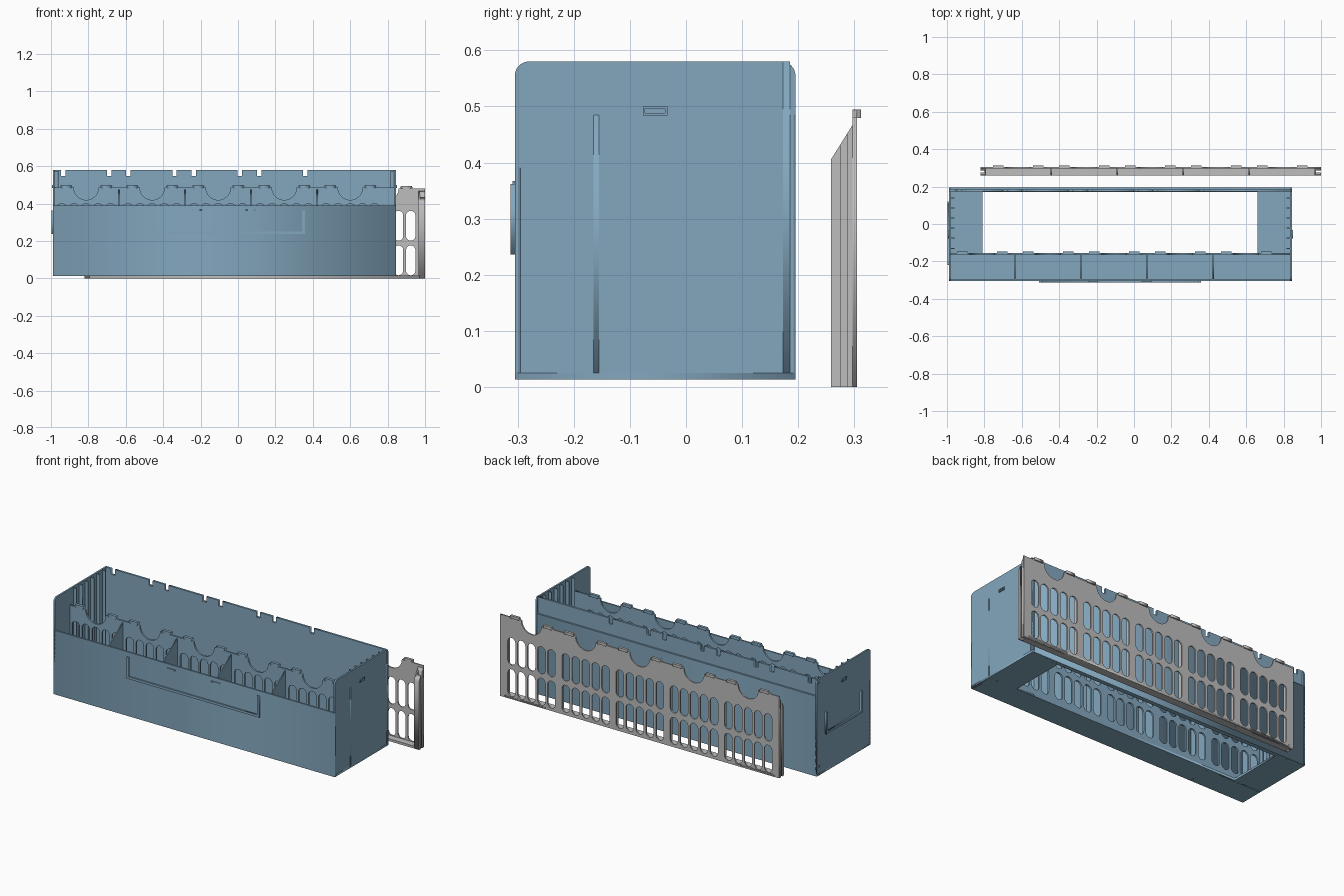
import bpy
from math import pi, cos, sin
from mathutils import Matrix

cube = bpy.data.objects.get("Cube")
if cube:
    bpy.data.objects.remove(cube)


def material(name, rgb):
    m = bpy.data.materials.new(name)
    m.use_nodes = True
    m.diffuse_color = (*rgb, 1)
    m.node_tree.nodes["Principled BSDF"].inputs["Base Color"].default_value = (*rgb, 1)
    return m


BLUE = material("steel blue", (0.23, 0.39, 0.52))
GREY = material("light grey", (0.52, 0.51, 0.51))

# Sheet orientations: profile axes (u, v) and extrusion axis w
AXES = {
    "x": Matrix(((0, 0, 1, 0), (1, 0, 0, 0), (0, 1, 0, 0), (0, 0, 0, 1))),
    "y": Matrix(((1, 0, 0, 0), (0, 0, -1, 0), (0, 1, 0, 0), (0, 0, 0, 1))),
    "z": Matrix.Identity(4),
}


def sheet(name, loops, axis, lo, hi, mat):
    """Flat outline with holes, extruded from lo to hi along an axis."""
    cu = bpy.data.curves.new(name, "CURVE")
    cu.dimensions, cu.fill_mode, cu.extrude = "2D", "BOTH", (hi - lo) / 2
    for loop in loops:
        s = cu.splines.new("POLY")
        s.points.add(len(loop) - 1)
        for p, (u, v) in zip(s.points, loop):
            p.co = (u, v, 0, 1)
        s.use_cyclic_u = True
    tmp = bpy.data.objects.new(name, cu)
    bpy.context.collection.objects.link(tmp)
    dg = bpy.context.evaluated_depsgraph_get()
    me = bpy.data.meshes.new_from_object(tmp.evaluated_get(dg))
    bpy.data.objects.remove(tmp)
    me.transform(AXES[axis])
    shift = [0, 0, 0]
    shift["xyz".index(axis)] = (lo + hi) / 2
    me.transform(Matrix.Translation(shift))
    me.materials.clear()
    me.materials.append(mat)
    ob = bpy.data.objects.new(name, me)
    bpy.context.collection.objects.link(ob)
    return ob


def rect(u0, u1, v0, v1):
    return [(u0, v0), (u1, v0), (u1, v1), (u0, v1)]


def box(name, x0, x1, y0, y1, z0, z1, mat=BLUE):
    return sheet(name, [rect(x0, x1, y0, y1)], "z", z0, z1, mat)


def arc(cu, cv, r, a0, a1, n=10):
    return [(cu + r * cos(a0 + (a1 - a0) * i / n), cv + r * sin(a0 + (a1 - a0) * i / n))
            for i in range(n + 1)]


def slot(cu, v0, v1, r=0.025):
    return arc(cu, v1 - r, r, 0, pi) + arc(cu, v0 + r, r, pi, 2 * pi)


PITCH = 0.353


def slotted_wall(name, x0, x1, middle, z0, top, slot_z, y0, y1, mat):
    """Wall with finger scoops, raised tabs and two rows of round-ended slots."""
    outline, holes = [(x0, z0), (x0, top)], []
    for k in range(-2, 3):
        c = middle + k * PITCH
        for side in (-1, 1):
            t = c + side * 0.107
            tab = [(t - 0.036, top), (t - 0.028, top + 0.013), (t + 0.028, top + 0.013), (t + 0.036, top)]
            if side > 0:
                outline += arc(c, top, 0.066, pi, 2 * pi, 16)
            outline += tab
            box(name + "_tab", t - 0.028, t + 0.028, y0, y1 + 0.007, top - 0.002, top + 0.014, mat)
        for row in (0, 1):
            z = slot_z + row * 0.185
            holes += [slot(c + j * 0.065, z, z + 0.16) for j in range(-2, 3)]
    outline += [(x1, top), (x1, z0)]
    sheet(name, [outline] + holes, "y", y0, y1, mat)


# Trough shell
L, R, F, B, Z, H = -0.99, 0.845, -0.305, 0.195, 0.013, 0.58
FRONT_H = 0.39
sheet("floor", [rect(L, R, F, B), rect(-0.81, 0.66, -0.155, 0.17)], "z", Z, Z + 0.012, BLUE)
box("front_wall", L, R, F, F + 0.01, Z, FRONT_H)

r = 0.025
end = [(F, Z), (B, Z)] + arc(B - r, H - r, r, 0, pi / 2) + arc(F + r, H - r, r, pi / 2, pi)
for side, x0 in (("right", L), ("left", R - 0.01)):
    sheet(side + "_end_wall", [end], "x", x0, x0 + 0.01, BLUE)
    # Vertical ribs inside each end
    inner = (x0 + 0.01, x0 + 0.03) if side == "right" else (x0 - 0.02, x0)
    for i in range(6):
        y = -0.13 + i * 0.054
        box(side + "_end_rib", *inner, y - 0.003, y + 0.003, Z, H - 0.005)
    # Small raised catch frame
    out = (L - 0.005, L) if side == "right" else (R, R + 0.005)
    sheet(side + "_catch", [rect(-0.077, -0.033, 0.484, 0.5), rect(-0.073, -0.037, 0.488, 0.496)],
          "x", *out, BLUE)

# Back wall with paired hook notches along its top edge
top_edge = [(L, Z), (L, H)]
for k in range(4):
    for side in (-1, 1):
        n = -0.8125 + k * 0.35 + side * 0.123
        top_edge += [(n - 0.012, H), (n - 0.012, H - 0.033), (n + 0.012, H - 0.033), (n + 0.012, H)]
top_edge += [(R, H), (R, Z)]
sheet("back_wall", [top_edge], "y", 0.173, 0.185, BLUE)
box("back_wall_outer_skin", L, R, 0.185, B, Z, 0.485)

# Front compartments: slotted inner wall and sloped dividers
MID = -0.106
slotted_wall("inner_wall", L, R, MID, Z, 0.485, 0.055, -0.165, -0.155, BLUE)
divider = [(F + 0.01, Z), (-0.165, Z), (-0.165, 0.475), (F + 0.01, FRONT_H)]
for k in range(4):
    x = MID + (k - 1.5) * PITCH
    sheet("compartment_divider", [divider], "x", x - 0.003, x + 0.003, BLUE)


# Open-topped card holders on the front and on one end
def holder_loop(u0, u1, v0, v1, t=0.014):
    return [(u0, v1), (u0, v0), (u1, v0), (u1, v1), (u1 - t, v1), (u1 - t, v0 + t),
            (u0 + t, v0 + t), (u0 + t, v1)]


sheet("front_card_holder", [holder_loop(-0.508, 0.357, 0.236, 0.362)], "y", F - 0.008, F, BLUE)
sheet("end_card_holder", [holder_loop(-0.22, 0.12, 0.236, 0.362)], "x", L - 0.008, L, BLUE)
for x in (-0.22, 0.068):
    box("front_card_stop", x - 0.027, x + 0.027, F - 0.004, F, 0.362, 0.367)

# Separate slotted insert behind the trough
GM, G0, G1 = 0.0875, 0.258, 0.305
HALF = 0.882
slotted_wall("insert_panel", GM - HALF - 0.025, GM + HALF + 0.03, GM, 0, 0.481, 0.016, 0.297, G1, GREY)
box("insert_base", GM - HALF, GM + HALF, G0, G1, 0, 0.014, GREY)


def sloped(y0, y1):
    return [(y0, 0), (y1, 0), (y1, 0.405 + (y1 - G0) * 1.6), (y0, 0.405 + (y0 - G0) * 1.6)]


for k in range(6):
    x = GM + (k - 2.5) * PITCH
    sheet("insert_divider", [sloped(G0, 0.298)], "x", x - 0.004, x + 0.004, GREY)

# Grooved rails on both ends of the insert
for x0, x1 in ((GM - HALF - 0.025, GM - HALF), (GM + HALF, GM + HALF + 0.03)):
    for y0, y1 in ((G0, 0.275), (0.287, 0.298)):
        sheet("insert_end_rail", [sloped(y0, y1)], "x", x0, x1, GREY)
